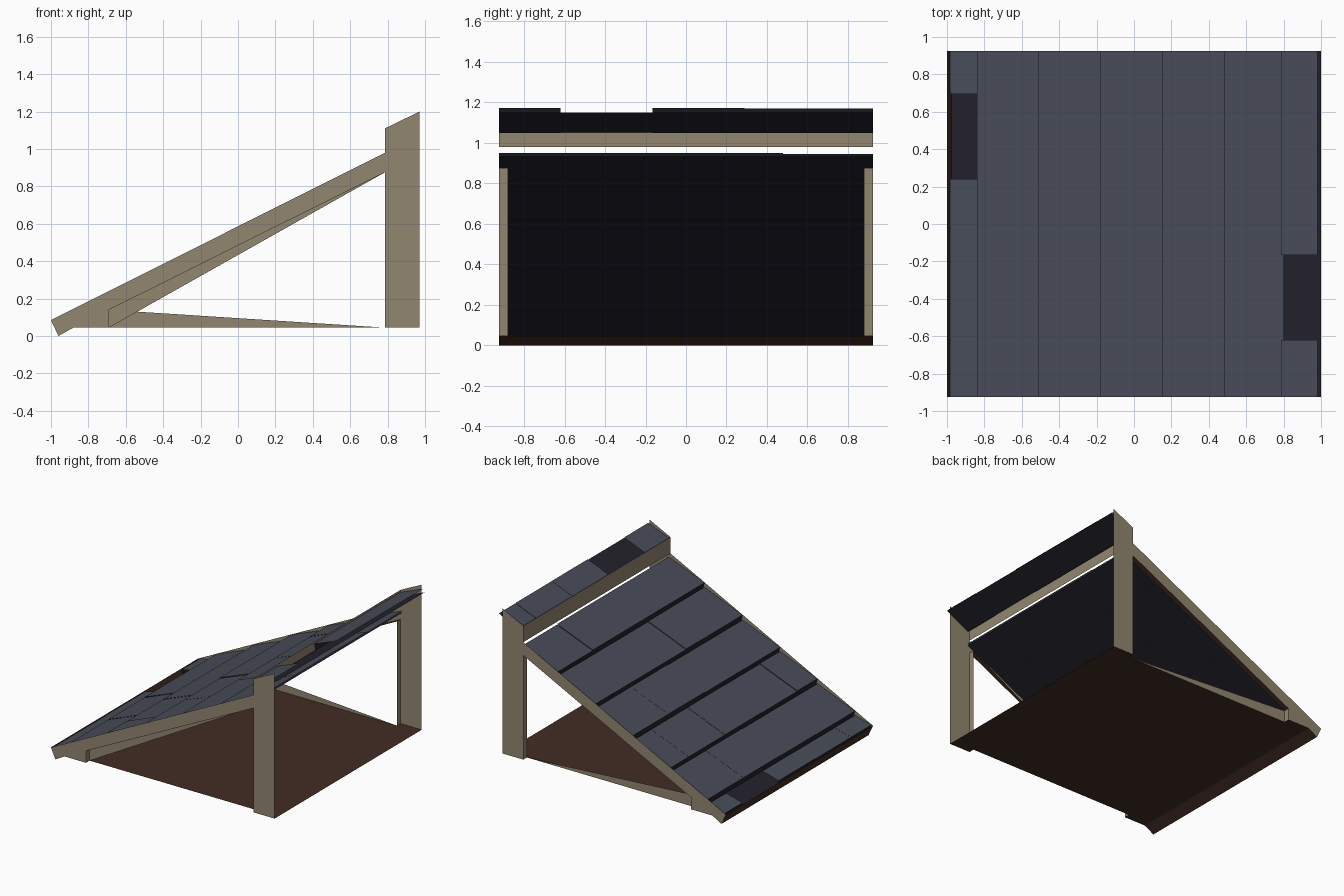
import bpy
import random

random.seed(4)
if "Cube" in bpy.data.objects:
    bpy.data.objects.remove(bpy.data.objects["Cube"])


def material(name, rgb):
    """Flat material from 0-255 display values."""
    linear = [((c / 255 + 0.055) / 1.055) ** 2.4 for c in rgb] + [1]
    m = bpy.data.materials.new(name)
    m.use_nodes = True
    m.diffuse_color = linear
    m.node_tree.nodes["Principled BSDF"].inputs["Base Color"].default_value = linear
    return m


TIMBER = material("pale timber", (146, 134, 112))
BROWN = material("dark brown wood", (66, 44, 36))
SLATE = material("slate grey", (72, 76, 88))
DARK = material("dark underlay", (35, 33, 43))

SIDE, INNER = 0.925, 0.88     # outer and recessed wall planes


def build(name, polys, mats):
    """Mesh from separate flat polygons; each polygon is (points, material slot)."""
    verts, faces = [], []
    for pts, _ in polys:
        faces.append(range(len(verts), len(verts) + len(pts)))
        verts += pts
    mesh = bpy.data.meshes.new(name)
    mesh.from_pydata(verts, [], [list(f) for f in faces])
    for m in mats:
        mesh.materials.append(m)
    for face, (_, slot) in zip(mesh.polygons, polys):
        face.material_index = slot
    obj = bpy.data.objects.new(name, mesh)
    bpy.context.collection.objects.link(obj)
    return obj


def wall(profile, y):
    return [(x, y, z) for x, z in profile]


def sheet(a, b, y0=-SIDE, y1=SIDE):
    """Rectangle spanning y0..y1 between two x,z points."""
    return [(a[0], y0, a[1]), (b[0], y0, b[1]), (b[0], y1, b[1]), (a[0], y1, a[1])]


# Side frames: post, rafter and eave foot in one outline
eave_top, eave_tip, eave_foot = (-1, 0.085), (-0.96, 0), (-0.88, 0.045)
knee, toe = (-0.69, 0.14), (-0.69, 0.045)
heel, crook = (0.785, 0.045), (0.785, 0.875)
beam_low, beam_high = (0.785, 0.98), (0.785, 1.11)
outline = [eave_top, beam_low, beam_high, (0.97, 1.2), (0.97, 0.045),
           heel, crook, knee, toe, eave_foot, eave_tip]

for label, s, brace in (("front", -1, (knee, toe, crook)), ("back", 1, (knee, toe, heel))):
    reveal = (s * INNER, s * SIDE)
    build(label + "_frame", [
        (wall(outline, s * SIDE), 0),
        (sheet(heel, crook, *reveal), 0),
        (sheet(knee, toe, *reveal), 0),
        (sheet(crook, knee, *reveal), 1)], [TIMBER, BROWN])
    build(label + "_brace_panel", [(wall(brace, s * INNER), 0)], [TIMBER])

# Beam joining the posts
build("ridge_beam", [(sheet(beam_low, beam_high), 0)], [TIMBER])

# Floor, narrower between the side openings
build("floor", [
    (sheet(eave_foot, toe), 0),
    (sheet(toe, heel, -INNER, INNER), 0),
    (sheet(heel, (0.97, 0.045)), 0)], [BROWN])

# Eave boards
build("eave_fascia", [(sheet(eave_top, eave_tip), 0)], [BROWN])
build("eave_soffit", [(sheet(eave_tip, eave_foot), 0)], [BROWN])


# Underlay below the tiles
def slope(x, lift=0.0):
    return 0.925 + 0.5 * (x - 0.785) + lift


UPPER = 0.118
build("main_underlay", [(sheet((-0.975, slope(-0.975)), (0.8, slope(0.8))), 0)], [DARK])
build("upper_underlay", [(sheet((0.8, slope(0.8, UPPER)), (1, slope(1, UPPER))), 0)], [DARK])


# Tile courses with raised lower lips and staggered joints
def course(name, x0, x1, lift, tail, first_joint, gap=None):
    joints = [-SIDE] + [first_joint + 0.455 * i for i in range(4)] + [SIDE]
    joints = [j for j in joints if abs(j) <= SIDE]
    polys = []
    for i, (y0, y1) in enumerate(zip(joints, joints[1:])):
        if i == gap:
            continue
        h = lift + random.uniform(-0.003, 0.003)
        lip, end = (x0, slope(x0, h + 0.05)), (x1, slope(x1, h + tail))
        polys.append((sheet(lip, end, y0, y1), 0))
        polys.append((sheet(lip, (x0 + 0.012, slope(x0, lift + 0.005)), y0, y1), 1))
    build(name, polys, [SLATE, DARK])


starts = [-0.985, -0.84, -0.51, -0.18, 0.15, 0.485, 0.8]
for row in range(6):
    course("tile_course_%d" % (row + 1), starts[row], starts[row + 1], 0, 0.015,
           -0.43 if row % 2 else -0.67, 3 if row == 0 else None)
course("upper_tile_course", 0.785, 0.98, UPPER, 0.03, -0.62, 1)
